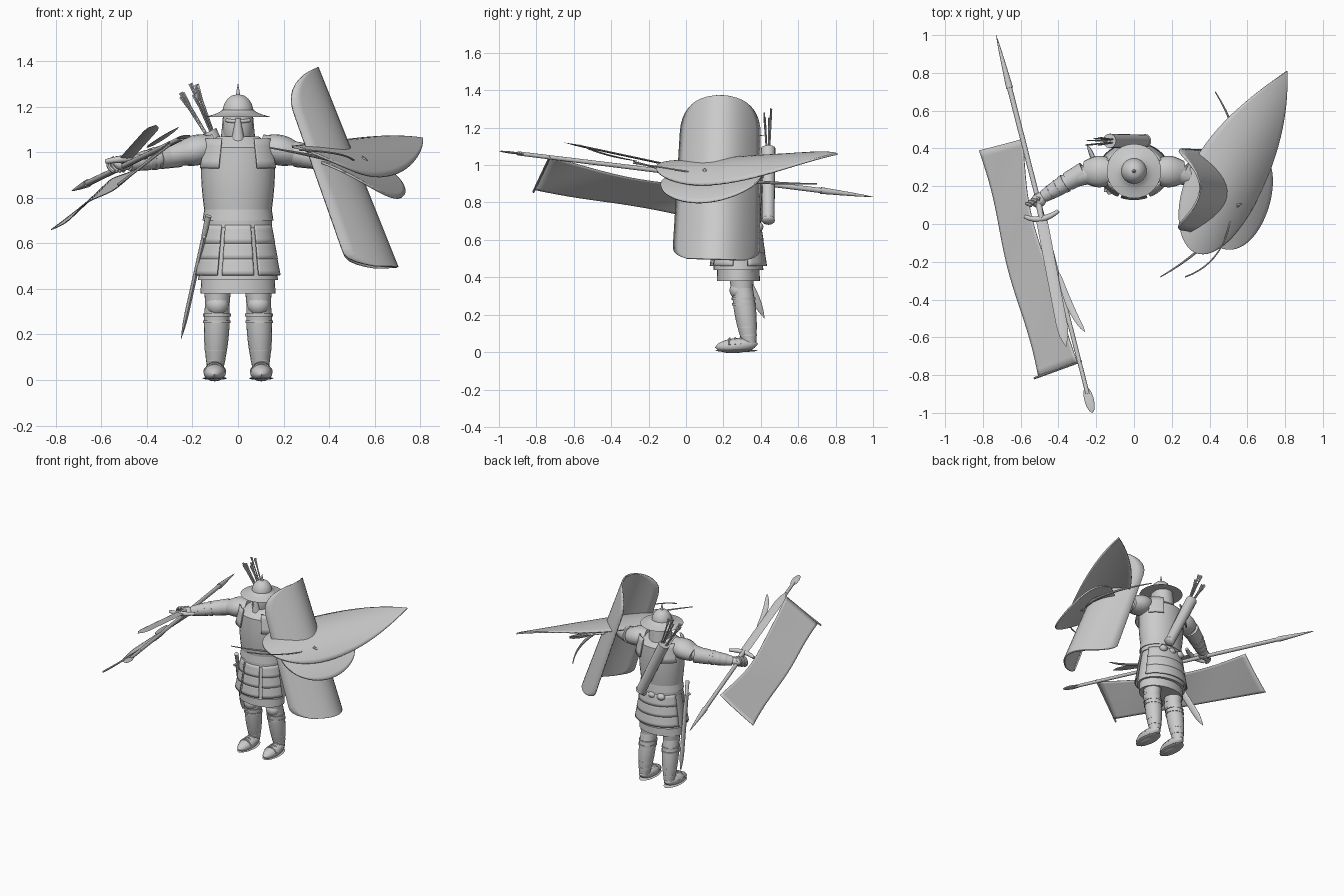
import bpy, math, random
from mathutils import Vector

random.seed(4)
cube = bpy.data.objects.get("Cube")
if cube:
    bpy.data.objects.remove(cube, do_unlink=True)

plain_grey = bpy.data.materials.new("plain grey")
plain_grey.use_nodes = True
GREY = (0.6, 0.6, 0.6, 1)
plain_grey.diffuse_color = GREY
plain_grey.node_tree.nodes["Principled BSDF"].inputs["Base Color"].default_value = GREY

UP, FORWARD, SIDEWAYS = Vector((0, 0, 1)), Vector((0, 1, 0)), Vector((1, 0, 0))
BODY_Y, DEPTH = 0.28, 0.8
parts = []


def make(name, verts, faces, thickness=0):
    mesh = bpy.data.meshes.new(name)
    mesh.from_pydata(verts, [], faces)
    mesh.materials.append(plain_grey)
    obj = bpy.data.objects.new(name, mesh)
    bpy.context.collection.objects.link(obj)
    if thickness:
        solid = obj.modifiers.new("thickness", "SOLIDIFY")
        solid.thickness = thickness
        solid.offset = 0
    parts.append(obj)


# Radius rules along a part, from start to end
def taper(start, end, swell=0):
    return lambda u: start + (end - start) * u + swell * math.sin(math.pi * u)


def rounded(radius):
    return lambda u: radius * math.sqrt(max(0, math.sin(math.pi * u)))


def dome(radius, power=2):
    return lambda u: radius * max(0, 1 - abs(u) ** power) ** (1 / power)


def blade(radius, point):
    """Even width that narrows to a point over the last fraction."""
    return lambda u: radius * min(1, (1 - u) / point) ** 0.7


def bezier(points, u):
    points = [Vector(p) for p in points]
    while len(points) > 1:
        points = [a.lerp(b, u) for a, b in zip(points, points[1:])]
    return points[0]


def rod(name, path, radius, flat=1, ref=UP, sides=16, steps=12):
    """Elliptical rings swept along a straight or curved path."""
    verts, faces = [], []
    for i in range(steps + 1):
        u = i / steps
        direction = bezier(path, min(1, u + 0.01)) - bezier(path, max(0, u - 0.01))
        side = direction.cross(ref).normalized()
        up = side.cross(direction).normalized()
        r = max(radius(u), 0.001)
        for k in range(sides):
            a = math.tau * k / sides
            verts.append(bezier(path, u) + (side * math.cos(a) + up * math.sin(a) * flat) * r)
    for i in range(steps):
        for k in range(sides):
            a, b, n = i * sides, (i + 1) * sides, (k + 1) % sides
            faces.append((a + k, b + k, b + n, a + n))
    faces.append(tuple(range(sides)))
    faces.append(tuple(reversed(range(steps * sides, (steps + 1) * sides))))
    make(name, verts, faces)


def column(name, low, high, radius, x=0, y=BODY_Y, flat=DEPTH):
    rod(name, [(x, y, low), (x, y, high)], radius, flat, FORWARD, sides=32)


def sheet(name, surface, thickness, rows=32, columns=16):
    verts = [surface(i / rows, j / columns) for i in range(rows + 1) for j in range(columns + 1)]
    line = columns + 1
    faces = [(i * line + j, i * line + j + 1, (i + 1) * line + j + 1, (i + 1) * line + j)
             for i in range(rows) for j in range(columns)]
    make(name, verts, faces, thickness)


def wrap_plate(name, angle, span, top, height, radius, flare):
    """Plate curved round the body, centred on an angle from the left side."""
    def surface(u, v):
        a = math.radians(angle + span * (v - 0.5))
        r = radius + flare * u
        return Vector((r * math.cos(a), BODY_Y + DEPTH * r * math.sin(a), top - height * u))
    sheet(name, surface, 0.008, rows=4)


def shield(name, start, end, across, half_width, bow, outline):
    """Board along an axis, its edges swept back by bow; outline gives the width fraction."""
    start, end, across = Vector(start), Vector(end), Vector(across)
    axis = (end - start).normalized()
    across = (across - axis * across.dot(axis)).normalized()

    def surface(u, v):
        t = (1 - math.cos(math.pi * u)) / 2
        s = (2 * v - 1) * outline(t)
        return start.lerp(end, t) + across * s * half_width - bow * s * s
    sheet(name, surface, 0.01)


# Torso and skirt
column("breastplate", 0.73, 1.02, taper(0.146, 0.16, 0.008))
column("collar", 1.02, 1.07, taper(0.16, 0.09))
column("breastplate_flare", 0.7, 0.75, taper(0.156, 0.148))
column("waist_belt", 0.67, 0.7, taper(0.15, 0.15))
column("neck", 1.04, 1.1, taper(0.06, 0.055))
column("skirt", 0.44, 0.7, taper(0.176, 0.14), flat=0.76)
column("tunic_hem", 0.38, 0.46, taper(0.165, 0.16), flat=0.7)
for row in range(3):
    for name, angle, span in (("front_tasset", 270, 44), ("left_tasset", -36, 50),
                              ("right_tasset", 216, 50), ("back_tasset", 90, 140)):
        wrap_plate(name, angle, span, 0.68 - 0.07 * row, 0.08, 0.147 + 0.012 * row, 0.016)
for x in (-0.07, 0, 0.07):
    rod("belt_pouch", [(x - 0.03, 0.39, 0.67), (x + 0.03, 0.39, 0.67)], rounded(0.024))

# Head with a mask and brimmed helmet
column("head", 1.02, 1.18, taper(0.05, 0.06, 0.012), flat=1.1)
column("neck_guard", 1.01, 1.16, taper(0.08, 0.066), y=0.3, flat=1)
rod("mask_nose", [(0, 0.215, 1.05), (0, 0.205, 1.15)], taper(0.03, 0.01), ref=FORWARD)
rod("mask_brow", [(-0.05, 0.23, 1.14), (0, 0.19, 1.13), (0.05, 0.23, 1.14)], taper(0.008, 0.008))
rod("mask_moustache", [(-0.04, 0.22, 1.04), (0, 0.2, 1.08), (0.04, 0.22, 1.04)], taper(0.01, 0.01, 0.006))
column("helmet_brim", 1.155, 1.185, taper(0.144, 0.07, -0.012), flat=1)
column("helmet_dome", 1.175, 1.255, dome(0.068), flat=1)
column("helmet_spike", 1.25, 1.3, taper(0.01, 0.001), flat=1)

# Limbs, mirrored across the body from shared joints
for side, label in ((-1, "right_"), (1, "left_")):
    def joint(x, y, z):
        return Vector((side * x, y, z))

    chest, shoulder = joint(0.1, BODY_Y, 1.03), joint(0.26, 0.275, 0.99)
    elbow, wrist, knuckles = joint(0.35, 0.225, 0.975), joint(0.48, 0.145, 0.95), joint(0.54, 0.1, 0.945)
    knee, ankle = joint(0.09, 0.298, 0.34), joint(0.1, 0.34, 0.04)
    heel, toe = joint(0.1, 0.385, 0.035), joint(0.104, 0.155, 0.025)

    rod(label + "upper_arm", [chest, shoulder, elbow], taper(0.05, 0.044, 0.006))
    rod(label + "pauldron", [chest, shoulder], taper(0.055, 0.06, 0.026), DEPTH)
    rod(label + "sleeve", [shoulder, elbow], taper(0.056, 0.05))
    rod(label + "bracer", [elbow.lerp(shoulder, 0.3), wrist], taper(0.044, 0.032, 0.006))
    rod(label + "hand", [wrist.lerp(elbow, 0.1), knuckles], rounded(0.038), DEPTH)
    for step in range(3):
        strap = elbow.lerp(wrist, 0.1 + 0.3 * step)
        rod(label + "bracer_strap", [strap, strap.lerp(wrist, 0.15)], taper(0.051 - 0.005 * step, 0.048 - 0.005 * step))
    for step in range(4):
        grip = wrist.lerp(knuckles, 0.3 + 0.25 * step)
        rod(label + "finger", [grip + UP * 0.03, grip + joint(0.05, 0.02, 0), grip - UP * 0.03],
            taper(0.01, 0.01), ref=FORWARD, sides=8)

    # Straps joining the breast and back plates
    for name, angle in (("chest_strap", 270 + side * 45), ("back_strap", 90 - side * 45)):
        wrap_plate(label + name, angle, 36, 1.06, 0.13, 0.155, 0.03)

    # Legs
    rod(label + "thigh", [knee, knee + UP * 0.12], taper(0.054, 0.064), 1.1, FORWARD)
    rod(label + "greave", [knee + UP * 0.02, ankle], taper(0.052, 0.034, 0.012), 1.05, FORWARD)
    kneecap = knee - FORWARD * 0.02
    rod(label + "knee_plate", [kneecap + UP * 0.04, kneecap - UP * 0.06], rounded(0.05), 0.9, FORWARD)
    for height, radius in ((0.2, 0.061), (0.3, 0.061), (0.7, 0.049), (0.85, 0.043)):
        band = knee.lerp(ankle, height)
        rod(label + "leg_strap", [band, band + UP * 0.012], taper(radius, radius), 1.05, FORWARD)
    rod(label + "shoe", [heel + UP * 0.01, toe], rounded(0.05), DEPTH)
    rod(label + "sole", [heel - UP * 0.027, toe - UP * 0.017], rounded(0.053), 0.15)
    for step in range(3):
        lace = heel.lerp(toe, 0.4 + 0.13 * step) + UP * 0.01
        rod(label + "shoe_lace", [lace - SIDEWAYS * 0.045, lace + UP * 0.07, lace + SIDEWAYS * 0.045],
            taper(0.006, 0.006), sides=8)

# Quiver and arrows on the back
mouth = Vector((-0.13, 0.44, 1.09))
rod("quiver", [(0.06, 0.44, 0.7), mouth], taper(0.033, 0.038), ref=FORWARD)
rod("quiver_end", [(0.07, 0.44, 0.69), (0.05, 0.44, 0.72)], rounded(0.036), ref=FORWARD)
for arrow in range(9):
    spread = Vector((random.uniform(-1, 1), random.uniform(-0.6, 0.6), random.uniform(-1, 1)))
    base, tip = mouth + spread * 0.02, Vector((-0.22, 0.44, 1.27)) + spread * 0.045
    rod("arrow_shaft", [base, tip], taper(0.004, 0.004), ref=FORWARD, sides=6)
    rod("arrow_feathers", [base.lerp(tip, 0.7), tip], taper(0.005, 0.01), 0.2, FORWARD, sides=6)

# Sheathed sword at the right hip
throat, chape = Vector((-0.15, 0.21, 0.63)), Vector((-0.25, 0.42, 0.18))
rod("scabbard", [throat, chape], blade(0.024, 0.2), 0.4, SIDEWAYS)
rod("hip_sword_grip", [throat, throat.lerp(chape, -0.2)], taper(0.011, 0.014), ref=SIDEWAYS)
rod("hip_sword_guard", [throat - FORWARD * 0.04, throat + FORWARD * 0.04], taper(0.008, 0.008))

# Long spear, spiked behind and leaf headed in front
spear = [Vector((-0.73, 1, 0.83)), Vector((-0.22, -1, 1.075))]
rod("spear_shaft", [bezier(spear, 0.1), bezier(spear, 0.95)], taper(0.014, 0.011))
rod("spear_spike", [bezier(spear, 0.14), spear[0]], blade(0.018, 1))
rod("spear_head", [bezier(spear, 0.93), spear[1]], rounded(0.025), 0.25)

# Drawn sword in the right hand
hilt, point = Vector((-0.49, 0.03, 0.975)), Vector((-0.36, -0.65, 1.12))
rod("sword_grip", [hilt, hilt.lerp(point, -0.18)], taper(0.014, 0.018))
rod("sword_guard", [(-0.58, 0.04, 0.96), (-0.49, 0, 0.975), (-0.4, 0.07, 0.98)], taper(0.01, 0.01, 0.006))
rod("sword_blade", [hilt, point], blade(0.03, 0.12), 0.18, sides=8)
rod("curved_dagger", [(-0.4, -0.25, 1.02), (-0.35, -0.45, 1.05), (-0.26, -0.57, 1.11)], rounded(0.018), 0.25, sides=8)

# Banner hung along the spear
rear_edge = [Vector((-0.82, 0.39, 0.66)), Vector((-0.6, 0.45, 0.85))]
front_edge = [Vector((-0.51, -0.81, 0.87)), Vector((-0.29, -0.73, 1.04))]


def banner(u, v):
    ripple = (SIDEWAYS - UP * 0.5) * math.sin(u * 9 + v * 2) * 0.01
    slack = (SIDEWAYS + UP * 0.8) * math.sin(math.pi * u) * 0.045 * v
    return bezier(rear_edge, v).lerp(bezier(front_edge, v), u) + ripple - slack


sheet("banner", banner, 0.004)
rod("banner_bar", [bezier(front_edge, -0.08), bezier(front_edge, 1.05)], taper(0.006, 0.006), sides=8)


# Shields on the left arm: tall and curved, long and pointed, small and oval
def tall_outline(t):
    lower_corner = dome(1, 3)(max(0, t - 0.92) / 0.09)
    return dome(0.9 + 0.1 * t, 2.4)(max(0, 1 - t / 0.24)) * lower_corner


def leaf_outline(t):
    widest = 0.35
    return dome(1)(1 - t / widest) if t < widest else 1 - ((t - widest) / (1 - widest)) ** 2


def oval_outline(t):
    return dome(1)(2 * t - 1)


shield("tall_shield", (0.35, 0.19, 1.37), (0.7, 0.16, 0.495), -FORWARD, 0.23, SIDEWAYS * 0.215, tall_outline)
shield("pointed_shield", (0.32, -0.15, 1), (0.81, 0.81, 1.06), (0.86, -0.46, -0.34), 0.205,
       Vector((0.02, -0.02, 0.06)), leaf_outline)
shield("oval_shield", (0.47, -0.13, 0.91), (0.64, 0.4, 0.93), (0.83, -0.3, -0.42), 0.2,
       Vector((0.02, 0, 0.035)), oval_outline)

# Bow and a loose arrow held behind the shields
rod("bow", [(0.14, -0.28, 1.02), (0.8, 0.1, 0.9), (0.43, 0.7, 0.9)], taper(0.003, 0.003, 0.008), sides=8, steps=24)
rod("loose_arrow", [(0.27, -0.28, 1.01), (0.5, -0.2, 1), (0.52, 0.1, 0.95)], taper(0.004, 0.004), sides=8)

# Smooth shading with crisp edges
bpy.ops.object.select_all(action="DESELECT")
for obj in parts:
    obj.select_set(True)
bpy.context.view_layer.objects.active = parts[0]
bpy.ops.object.shade_smooth_by_angle(angle=math.radians(40))
